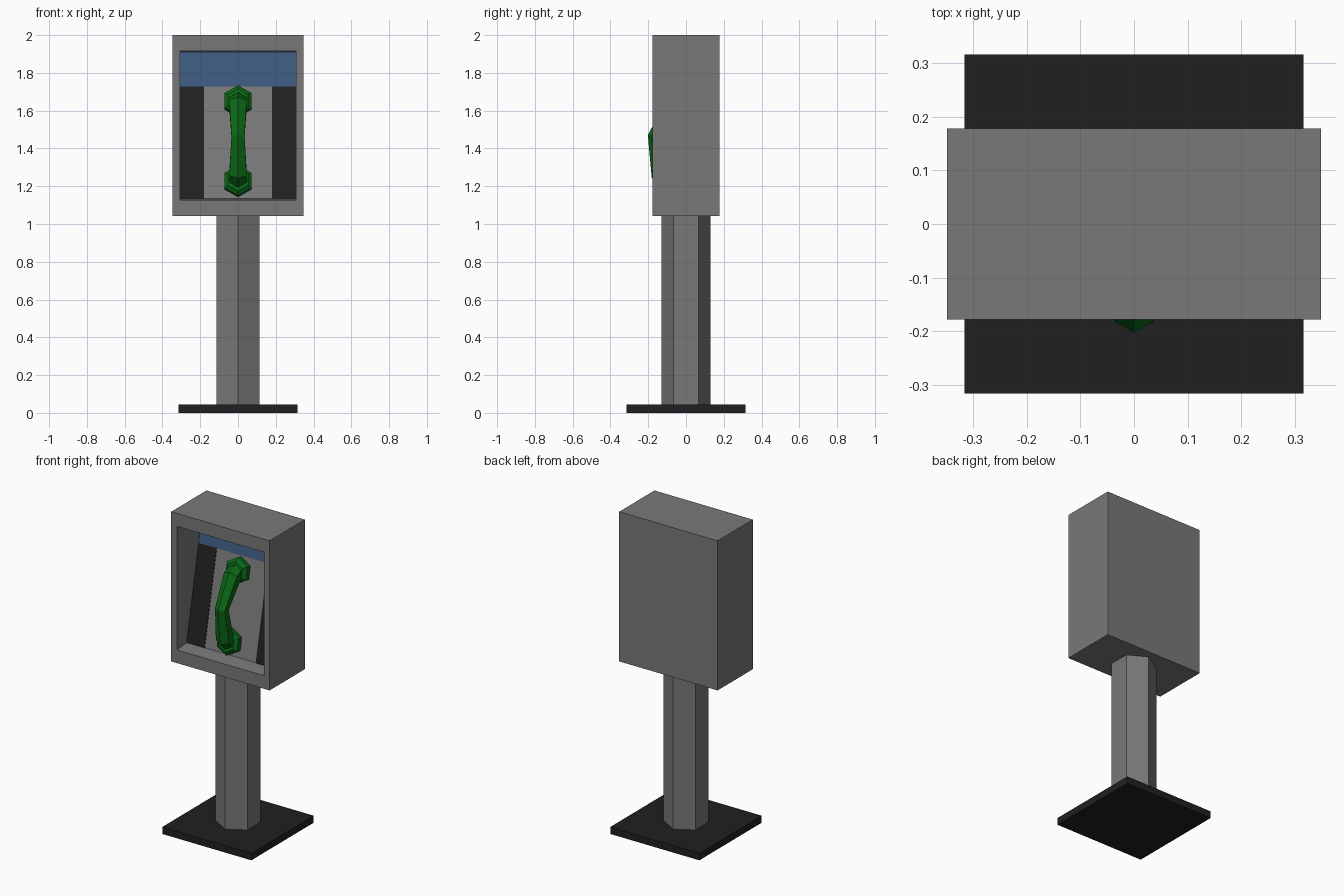
import bpy, bmesh, math
from mathutils import Vector

if "Cube" in bpy.data.objects:
    bpy.data.objects.remove(bpy.data.objects["Cube"])


def material(name, rgb):
    m = bpy.data.materials.new(name)
    m.diffuse_color = (*rgb, 1)
    m.use_nodes = True
    m.node_tree.nodes["Principled BSDF"].inputs["Base Color"].default_value = m.diffuse_color
    return m


GREY = material("mid_grey", (0.19, 0.19, 0.19))
DARK = material("dark", (0.0145, 0.0145, 0.0145))
BLUE = material("blue", (0.047, 0.10, 0.21))
GREEN = material("green", (0.003, 0.14, 0.008))


def loft(name, rings, mat):
    """Skin a list of equal-length vertex rings and cap both ends."""
    bm = bmesh.new()
    vs = [[bm.verts.new(p) for p in ring] for ring in rings]
    n = len(vs[0])
    for a, b in zip(vs, vs[1:]):
        for i in range(n):
            j = (i + 1) % n
            bm.faces.new((a[i], a[j], b[j], b[i]))
    bm.faces.new(vs[0])
    bm.faces.new(vs[-1])
    bmesh.ops.recalc_face_normals(bm, faces=bm.faces)
    me = bpy.data.meshes.new(name)
    bm.to_mesh(me)
    bm.free()
    me.materials.append(mat)
    ob = bpy.data.objects.new(name, me)
    bpy.context.collection.objects.link(ob)
    return ob


def square(r, z):
    return [(-r, -r, z), (r, -r, z), (r, r, z), (-r, r, z)]


def hexagon(centre, r, a, b):
    """Hexagon with a vertex along a, in the plane of a and b."""
    return [centre + r * (math.cos(k * math.pi / 3) * a + math.sin(k * math.pi / 3) * b)
            for k in range(6)]


def upright(x, y_low, y_high, z_low, z_high):
    """Front-facing rectangle that may lean back."""
    return [(-x, y_low, z_low), (x, y_low, z_low), (x, y_high, z_high), (-x, y_high, z_high)]


X, Y, Z = Vector((1, 0, 0)), Vector((0, 1, 0)), Vector((0, 0, 1))

# Base plate and hexagonal post
loft("base_plate", [square(0.315, 0), square(0.315, 0.045)], DARK)
loft("post", [hexagon(z * Z, 0.131, -Y, X) for z in (0.045, 1.043)], GREY)


# Leaning panel inside the cabinet
def panel_y(z):
    return -0.078 + 0.205 * (z - 1.13)


# Cabinet: outer shell, front rim and recess ending on the leaning panel
loft("cabinet", [
    upright(0.348, 0.178, 0.178, 1.043, 2.0),
    upright(0.348, -0.178, -0.178, 1.043, 2.0),
    upright(0.308, -0.178, -0.178, 1.127, 1.917),
    upright(0.308, panel_y(1.136), panel_y(1.908), 1.136, 1.908)], GREY)


# Coloured strips lying on the panel
def strip(name, x0, x1, z0, z1, mat):
    ring = lambda off: [(x, panel_y(z) - off, z)
                        for x, z in ((x0, z0), (x1, z0), (x1, z1), (x0, z1))]
    loft(name, [ring(-0.002), ring(0.003)], mat)


for side, s in (("left", -1), ("right", 1)):
    strip(f"{side}_dark_strip", s * 0.181, s * 0.308, 1.136, 1.728, DARK)
strip("blue_header_strip", -0.308, 0.308, 1.728, 1.908, BLUE)

# Handset axes: along the panel (U) and straight out of it (W)
U = Vector((0, 0.205, 1)).normalized()
W = Vector((0, -1, 0.205)).normalized()
ORIGIN = Vector((0, panel_y(1.433), 1.433))


def at(u, w):
    return ORIGIN + u * U + w * W


# Handle: hexagonal sections (u, w, radius, turn) mirrored about the middle
half = [(0.215, 0.045, 0.05, 85), (0.185, 0.084, 0.053, 42)]
sections = half + [(0, 0.15, 0.04, 0)] + [(-u, w, r, -t) for u, w, r, t in reversed(half)]
rings = []
for u, w, r, turn in sections:
    t = math.radians(turn)
    rings.append(hexagon(at(u, w), r, math.cos(t) * W + math.sin(t) * U, X))
loft("handset_handle", rings, GREEN)

# Ear and mouth cups
for name, u in (("ear_cup", 0.216), ("mouth_cup", -0.216)):
    loft(name, [hexagon(at(u, w), r, U, X)
                for w, r in ((0.012, 0.082), (0.045, 0.082), (0.062, 0.06))], GREEN)
